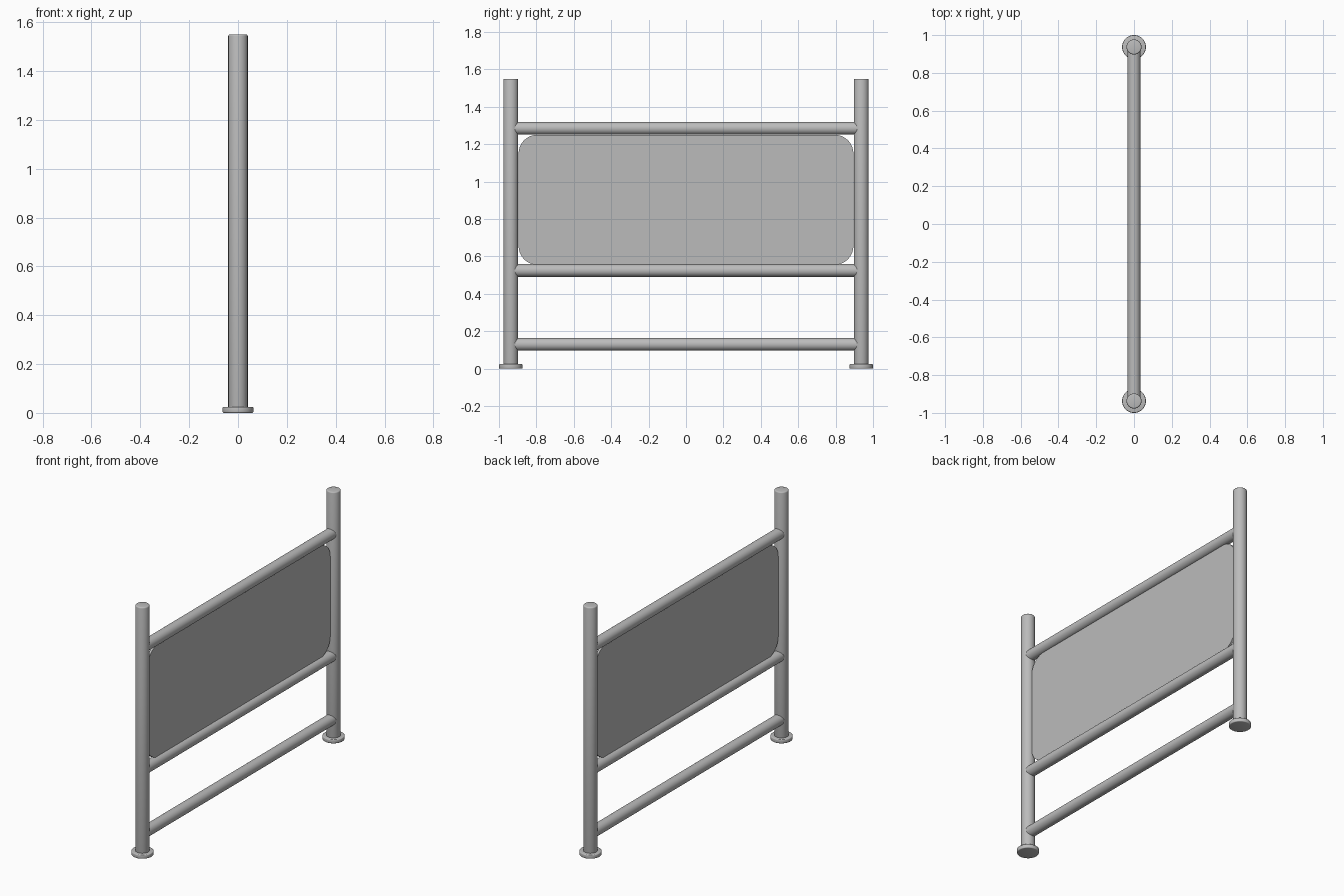
import bpy, bmesh, math
from mathutils import Matrix

cube = bpy.data.objects.get("Cube")
if cube:
    bpy.data.objects.remove(cube, do_unlink=True)

POST_Y = 0.937

steel = bpy.data.materials.new("grey_metal")
steel.use_nodes = True
grey = (0.5, 0.5, 0.5, 1)
steel.diffuse_color = grey
steel.node_tree.nodes["Principled BSDF"].inputs["Base Color"].default_value = grey


def finish(name, bm):
    """Turn a bmesh into a grey object with smooth sides and sharp rims."""
    bmesh.ops.recalc_face_normals(bm, faces=bm.faces)
    mesh = bpy.data.meshes.new(name)
    bm.to_mesh(mesh)
    bm.free()
    mesh.materials.append(steel)
    obj = bpy.data.objects.new(name, mesh)
    bpy.context.collection.objects.link(obj)
    bpy.ops.object.select_all(action='DESELECT')
    obj.select_set(True)
    bpy.context.view_layer.objects.active = obj
    bpy.ops.object.shade_smooth_by_angle(angle=math.radians(40))
    return obj


def tube(name, radius, length, matrix, rim=0):
    """Cylinder centred on matrix, with optional rounded rims."""
    bm = bmesh.new()
    bmesh.ops.create_cone(bm, cap_ends=True, segments=40, radius1=radius,
                          radius2=radius, depth=length)
    if rim:
        edges = [e for e in bm.edges if abs(e.verts[0].co.z - e.verts[1].co.z) < 1e-5]
        bmesh.ops.bevel(bm, geom=edges, offset=rim, segments=3, profile=0.5,
                        affect='EDGES')
    bm.transform(matrix)
    return finish(name, bm)


# Upright posts with round floor flanges
for side, y in (("front", -POST_Y), ("back", POST_Y)):
    tube(side + "_post", 0.04, 1.54, Matrix.Translation((0, y, 0.78)), 0.007)
    tube(side + "_foot_flange", 0.063, 0.025, Matrix.Translation((0, y, 0.0125)), 0.005)

# Horizontal rails, running into the posts
for name, z in (("top_rail", 1.285), ("middle_rail", 0.525), ("bottom_rail", 0.13)):
    tube(name, 0.034, 2 * POST_Y,
         Matrix.Translation((0, 0, z)) @ Matrix.Rotation(math.pi / 2, 4, 'X'))

# Infill panel with rounded corners
bm = bmesh.new()
bmesh.ops.create_cube(bm, size=1, matrix=Matrix.Translation((0, 0, 0.903))
                      @ Matrix.Diagonal((0.014, 1.79, 0.695, 1)))
corners = [e for e in bm.edges if abs(e.verts[0].co.x - e.verts[1].co.x) > 0.01]
bmesh.ops.bevel(bm, geom=corners, offset=0.1, segments=10, profile=0.5, affect='EDGES')
finish("infill_panel", bm)
